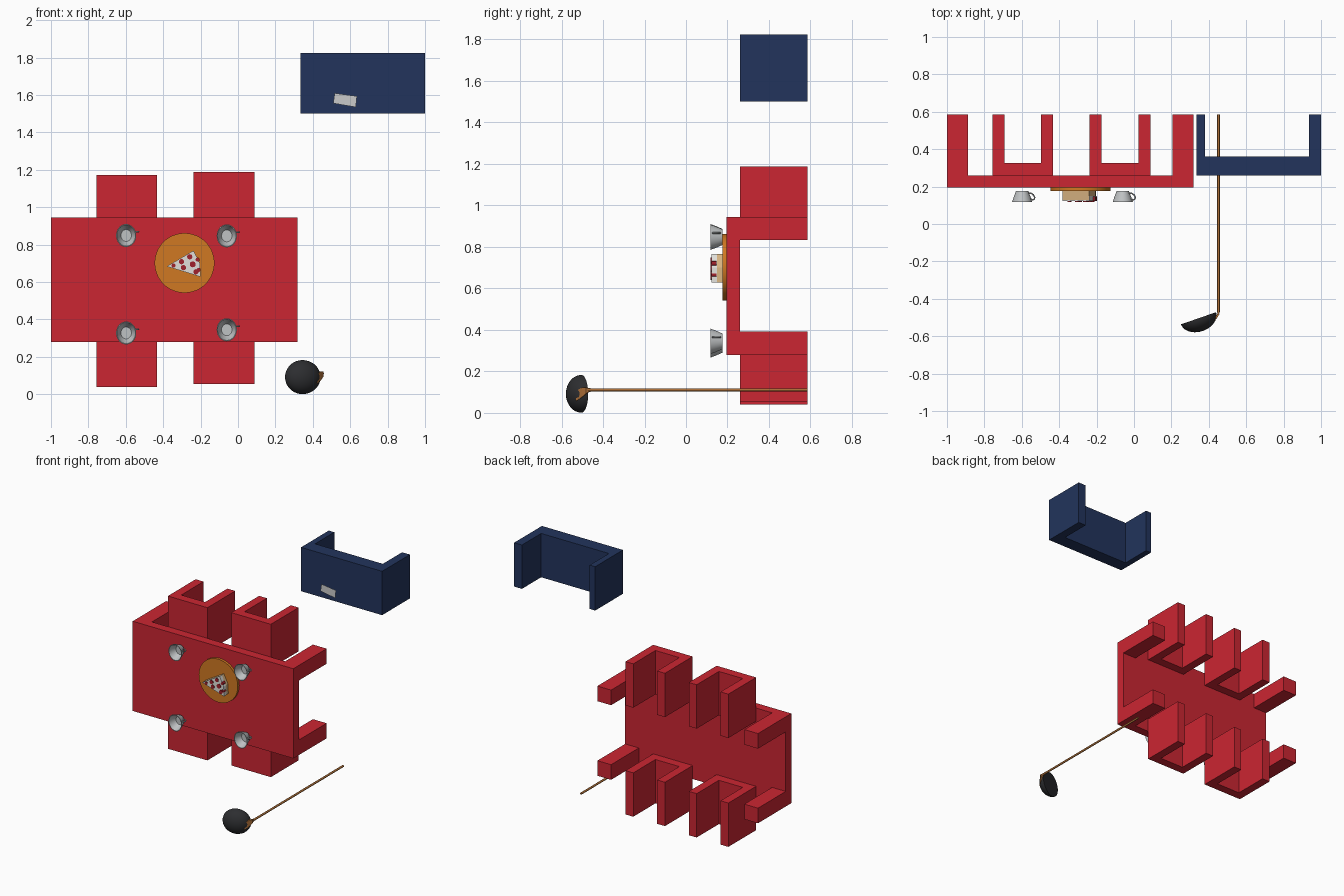
import bpy, bmesh, math
from mathutils import Matrix, Vector

if "Cube" in bpy.data.objects:
    bpy.data.objects.remove(bpy.data.objects["Cube"])


def material(name, r, g, b):
    m = bpy.data.materials.new(name)
    m.diffuse_color = (r, g, b, 1)
    m.use_nodes = True
    m.node_tree.nodes["Principled BSDF"].inputs["Base Color"].default_value = m.diffuse_color
    return m


RED = material("red", 0.60, 0.019, 0.032)
NAVY = material("navy", 0.016, 0.034, 0.107)
ORANGE = material("orange", 0.63, 0.19, 0.016)
WOOD = material("wood", 0.42, 0.16, 0.04)
BLACK = material("black", 0.026, 0.027, 0.03)
STEEL = material("steel", 0.52, 0.54, 0.55)
DOUGH = material("dough", 0.68, 0.45, 0.22)
CHEESE = material("cheese", 0.75, 0.74, 0.70)
SALAMI = material("salami", 0.35, 0.015, 0.025)
PAPER = material("paper", 0.55, 0.55, 0.55)


def finish(name, bm, mat, smooth=False):
    bmesh.ops.recalc_face_normals(bm, faces=bm.faces[:])
    me = bpy.data.meshes.new(name)
    bm.to_mesh(me)
    bm.free()
    ob = bpy.data.objects.new(name, me)
    bpy.context.collection.objects.link(ob)
    me.materials.append(mat)
    if smooth:
        bpy.ops.object.select_all(action='DESELECT')
        ob.select_set(True)
        bpy.context.view_layer.objects.active = ob
        bpy.ops.object.shade_smooth_by_angle(angle=math.radians(40))
    return ob


def prism(name, pts, lo, hi, axis, mat, smooth=False):
    """Extrude a 2D outline: xy outline along z, or xz outline along y."""
    bm = bmesh.new()
    place = (lambda a, b, h: (a, b, h)) if axis == 'z' else (lambda a, b, h: (a, h, b))
    low = [bm.verts.new(place(a, b, lo)) for a, b in pts]
    high = [bm.verts.new(place(a, b, hi)) for a, b in pts]
    n = len(pts)
    bm.faces.new(low)
    bm.faces.new(high)
    for i in range(n):
        j = (i + 1) % n
        bm.faces.new((low[i], low[j], high[j], high[i]))
    return finish(name, bm, mat, smooth)


def box(name, x0, x1, y0, y1, z0, z1, mat):
    return prism(name, [(x0, y0), (x1, y0), (x1, y1), (x0, y1)], z0, z1, 'z', mat)


def disc(name, x, z, r, y0, y1, sides, mat):
    pts = [(x + r * math.cos(2 * math.pi * i / sides), z + r * math.sin(2 * math.pi * i / sides))
           for i in range(sides)]
    return prism(name, pts, y0, y1, 'y', mat, True)


def bracket(name, x0, x1, plate, left, right, z0, z1, mat):
    """U-shaped seat: front plate with two full-height side walls."""
    f, b = 0.26, 0.585
    pts = [(x0, f), (x1, f), (x1, b), (x1 - right, b), (x1 - right, plate),
           (x0 + left, plate), (x0 + left, b), (x0, b)]
    return prism(name, pts, z0, z1, 'z', mat)


def tube(name, pts, radius, mat):
    cu = bpy.data.curves.new(name, 'CURVE')
    cu.dimensions = '3D'
    cu.bevel_depth = radius
    cu.bevel_resolution = 2
    cu.use_fill_caps = True
    sp = cu.splines.new('POLY')
    sp.points.add(len(pts) - 1)
    for p, c in zip(sp.points, pts):
        p.co = (*c, 1)
    ob = bpy.data.objects.new(name, cu)
    bpy.context.collection.objects.link(ob)
    cu.materials.append(mat)
    bpy.ops.object.select_all(action='DESELECT')
    ob.select_set(True)
    bpy.context.view_layer.objects.active = ob
    bpy.ops.object.convert(target='MESH')
    bpy.ops.object.shade_smooth_by_angle(angle=math.radians(50))


# Table: top panel and four legs
box("table_top", -1, 0.317, 0.195, 0.26, 0.28, 0.945, RED)
for side, x0 in (("left", -1), ("right", 0.205)):
    for level, z0 in (("lower", 0.28), ("upper", 0.833)):
        box(f"table_leg_{level}_{side}", x0, x0 + 0.112, 0.26, 0.585, z0, z0 + 0.112, RED)

# Four chairs and the navy bench
for name, x0, z0 in (("upper_left", -0.757, 0.847), ("upper_right", -0.237, 0.863),
                     ("lower_left", -0.757, 0.04), ("lower_right", -0.237, 0.055)):
    bracket("chair_" + name, x0, x0 + 0.324, 0.325, 0.064, 0.064, z0, z0 + 0.325, RED)
bracket("bench", 0.335, 1.0, 0.36, 0.045, 0.064, 1.5, 1.825, NAVY)

# Paper sheet floating before the bench
bm = bmesh.new()
bm.faces.new([bm.verts.new((x, 0.239, z)) for x, z in
              ((0.509, 1.556), (0.630, 1.535), (0.636, 1.594), (0.517, 1.61))])
finish("paper_sheet", bm, PAPER)

# Tray with pizza slice
disc("tray", -0.286, 0.702, 0.16, 0.177, 0.195, 48, ORANGE)
slice_pts = [(-0.381, 0.684), (-0.203, 0.629), (-0.207, 0.70), (-0.24, 0.767)]
prism("pizza_dough", slice_pts, 0.128, 0.177, 'y', DOUGH)
prism("pizza_cheese", slice_pts, 0.123, 0.128, 'y', CHEESE)
rim = slice_pts[1:]
prism("pizza_edge_cheese", rim + [(x + 0.003, z) for x, z in reversed(rim)], 0.123, 0.15, 'y', CHEESE)
for i, (x, z, r) in enumerate(((-0.258, 0.735, 0.014), (-0.302, 0.709, 0.014), (-0.345, 0.689, 0.011),
                               (-0.292, 0.677, 0.014), (-0.242, 0.695, 0.016), (-0.225, 0.655, 0.014))):
    disc(f"salami_{i + 1}", x, z, r, 0.118, 0.124, 16, SALAMI)
for i, (x, z) in enumerate(((-0.216, 0.72), (-0.21, 0.665))):
    disc(f"edge_salami_{i + 1}", x, z, 0.011, 0.122, 0.147, 12, SALAMI)

# Cups: lathed about y, with a looped handle
profile = [(0, 0.177), (0.033, 0.177), (0.036, 0.168), (0.046, 0.142), (0.054, 0.117),
           (0.050, 0.117), (0.042, 0.143), (0.028, 0.168), (0, 0.168)]
handle = [(0.043, 0.135), (0.056, 0.129), (0.065, 0.133), (0.067, 0.143),
          (0.061, 0.155), (0.050, 0.163), (0.034, 0.165)]
for n, (cx, cz) in enumerate(((-0.598, 0.849), (-0.06, 0.847), (-0.598, 0.328), (-0.06, 0.345)), 1):
    bm = bmesh.new()
    vs = [bm.verts.new((r, y, 0)) for r, y in profile]
    es = [bm.edges.new(p) for p in zip(vs, vs[1:])]
    bmesh.ops.spin(bm, geom=vs + es, cent=(0, 0, 0), axis=(0, 1, 0), angle=2 * math.pi, steps=28)
    bmesh.ops.remove_doubles(bm, verts=bm.verts[:], dist=1e-4)
    bmesh.ops.transform(bm, matrix=Matrix.Translation((cx, 0, cz)) @ Matrix.Diagonal((1, 1, 1.14, 1)),
                        verts=bm.verts[:])
    finish(f"cup_{n}", bm, STEEL, True)
    tube(f"cup_handle_{n}", [(cx + x, y, cz + 0.02) for x, y in handle], 0.004, STEEL)

# Ladle bowl: half ellipsoid with a flat face, tilted
bm = bmesh.new()
bmesh.ops.create_uvsphere(bm, u_segments=36, v_segments=20, radius=1)
bmesh.ops.bisect_plane(bm, geom=bm.verts[:] + bm.edges[:] + bm.faces[:], dist=1e-4,
                       plane_co=(0, 0, 0), plane_no=(0, 0, 1), clear_outer=True)
bmesh.ops.holes_fill(bm, edges=[e for e in bm.edges if e.is_boundary])
u = Vector((0.945, 0.327, 0)) * 0.099
v = Vector((0, 0, 0.091))
w = Vector((-0.327, 0.945, 0)) * 0.0716
m = Matrix((u, v, w)).transposed().to_4x4()
bmesh.ops.transform(bm, matrix=Matrix.Translation((0.345, -0.504, 0.092)) @ m, verts=bm.verts[:])
finish("ladle_bowl", bm, BLACK, True)

# Ladle shaft and flared neck hugging the bowl
tube("ladle_shaft", [(0.452, -0.472, 0.111), (0.452, 0.585, 0.111)], 0.0075, WOOD)
bm = bmesh.new()
rows = []
for x, y, lo, hi in ((0.455, -0.462, 0.104, 0.118), (0.456, -0.483, 0.094, 0.122),
                     (0.444, -0.502, 0.076, 0.122), (0.424, -0.530, 0.058, 0.106)):
    rows.append([bm.verts.new(c) for c in ((x, y, lo), (x, y, hi), (x - 0.009, y + 0.005, hi),
                                           (x - 0.009, y + 0.005, lo))])
for a, b in zip(rows, rows[1:]):
    for i in range(4):
        j = (i + 1) % 4
        bm.faces.new((a[i], a[j], b[j], b[i]))
bm.faces.new(rows[0])
bm.faces.new(rows[-1])
finish("ladle_neck", bm, WOOD)
